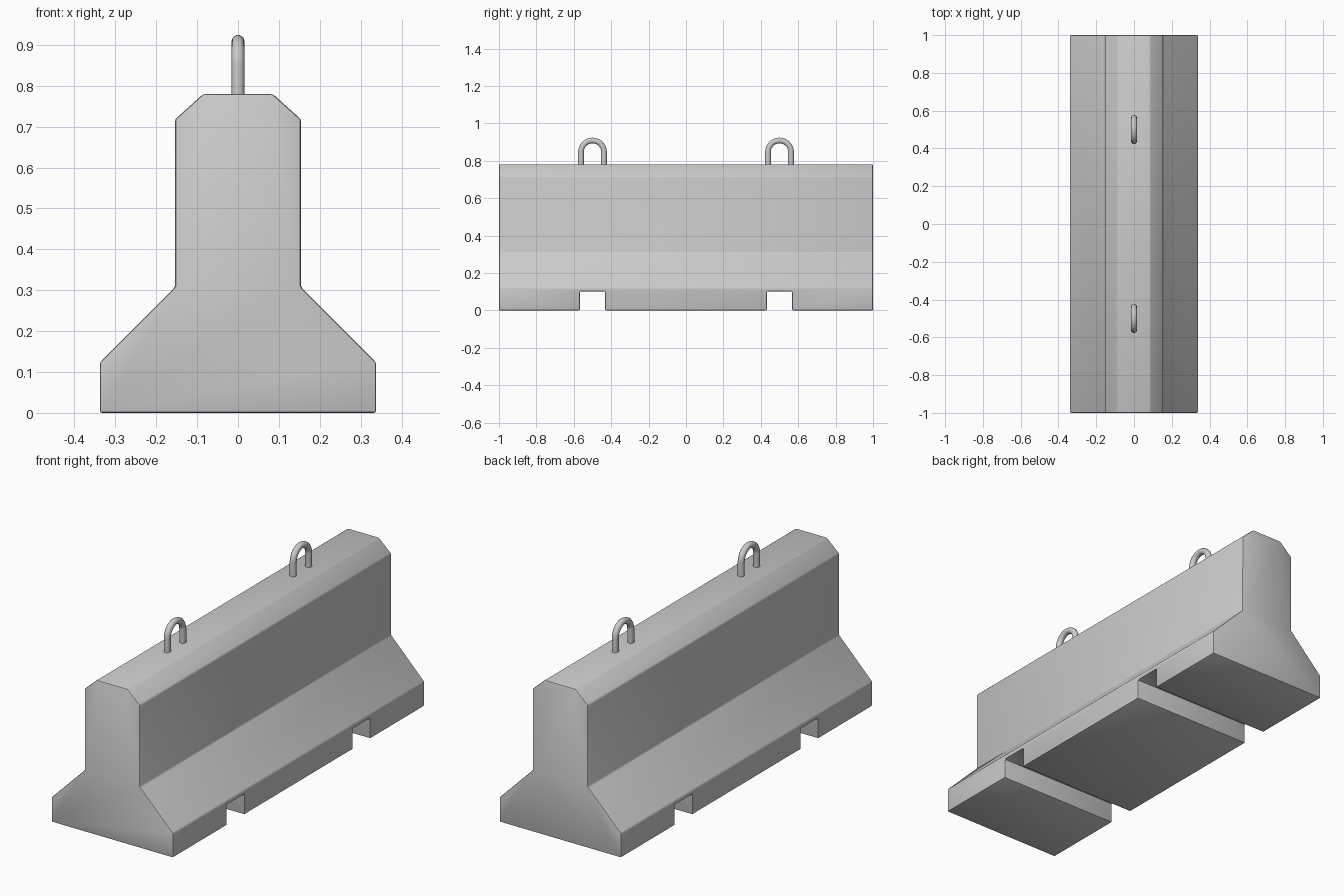
import bpy, bmesh, math

if "Cube" in bpy.data.objects:
    bpy.data.objects.remove(bpy.data.objects["Cube"])


def select_only(ob):
    bpy.ops.object.select_all(action='DESELECT')
    ob.select_set(True)
    bpy.context.view_layer.objects.active = ob


# Barrier body: half profile mirrored and extruded along y
half = [(0.338, 0.0), (0.338, 0.123), (0.154, 0.308), (0.154, 0.718), (0.085, 0.78)]
profile = half + [(-x, z) for x, z in reversed(half)]
bm = bmesh.new()
face = bm.faces.new([bm.verts.new((x, -1.0, z)) for x, z in profile])
ext = bmesh.ops.extrude_face_region(bm, geom=[face])
bmesh.ops.translate(bm, vec=(0, 2, 0),
                    verts=[v for v in ext['geom'] if isinstance(v, bmesh.types.BMVert)])
bmesh.ops.recalc_face_normals(bm, faces=bm.faces)
mesh = bpy.data.meshes.new("barrier_body")
bm.to_mesh(mesh)
bm.free()
body = bpy.data.objects.new("barrier_body", mesh)
bpy.context.collection.objects.link(body)

# Forklift slots cut through the base
for y in (-0.5, 0.5):
    bpy.ops.mesh.primitive_cube_add(size=1, location=(0, y, 0))
    cutter = bpy.context.object
    cutter.name = "slot_cutter"
    cutter.scale = (1.0, 0.136, 0.204)
    cutter.hide_render = True
    select_only(body)
    mod = body.modifiers.new("slot", 'BOOLEAN')
    mod.operation = 'DIFFERENCE'
    mod.solver = 'EXACT'
    mod.object = cutter
    bpy.ops.object.modifier_apply(modifier=mod.name)
    bpy.data.objects.remove(cutter)

# Softened edges
select_only(body)
bev = body.modifiers.new("soft_edges", 'BEVEL')
bev.width = 0.006
bev.segments = 2
bev.limit_method = 'ANGLE'
bev.angle_limit = math.radians(25)
bpy.ops.object.modifier_apply(modifier=bev.name)
bpy.ops.object.shade_smooth_by_angle(angle=math.radians(30))


# Lifting loops: bent rod swept along a U path
def lifting_loop(name, y):
    r, zc, n = 0.0615, 0.847, 16
    pts = [(r, 0.765)]
    pts += [(r * math.cos(math.pi * i / n), zc + r * math.sin(math.pi * i / n)) for i in range(n + 1)]
    pts += [(-r, 0.765)]
    cu = bpy.data.curves.new(name, 'CURVE')
    cu.dimensions = '3D'
    cu.bevel_depth = 0.016
    cu.bevel_resolution = 3
    cu.use_fill_caps = True
    sp = cu.splines.new('POLY')
    sp.points.add(len(pts) - 1)
    for p, (py, pz) in zip(sp.points, pts):
        p.co = (0, py, pz, 1)
    ob = bpy.data.objects.new(name, cu)
    ob.location.y = y
    bpy.context.collection.objects.link(ob)
    select_only(ob)
    bpy.ops.object.convert(target='MESH')
    bpy.ops.object.shade_smooth_by_angle(angle=math.radians(40))


lifting_loop("lifting_loop_front", -0.5)
lifting_loop("lifting_loop_back", 0.5)
